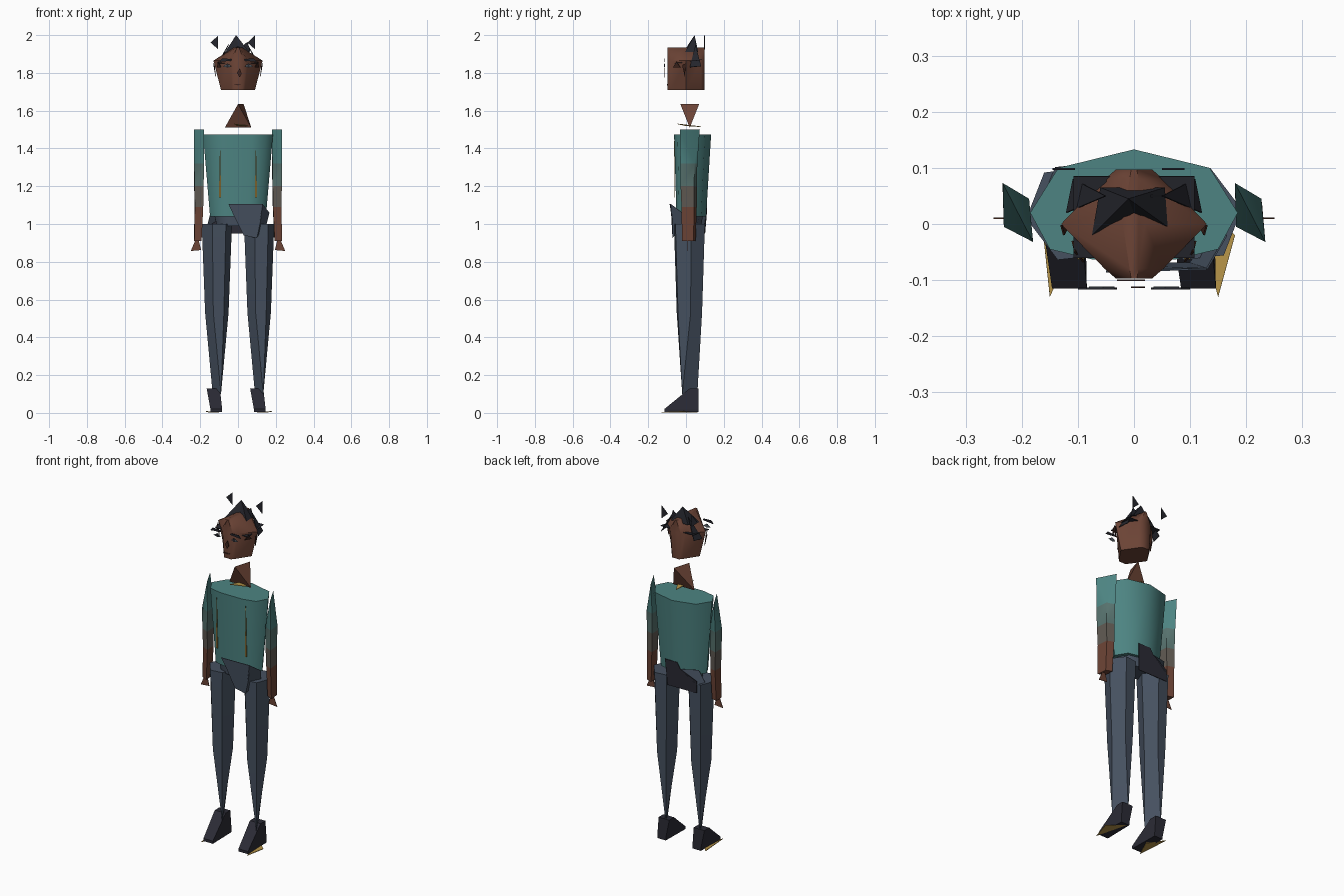
import bpy
import bmesh
from math import radians
from mathutils import Vector

cube = bpy.data.objects.get("Cube")
if cube:
    bpy.data.objects.remove(cube, do_unlink=True)


def material(name, hex_code):
    """Flat material from an sRGB hex code."""
    srgb = [int(hex_code[i:i + 2], 16) / 255 for i in (0, 2, 4)]
    colour = [c / 12.92 if c < 0.04 else ((c + 0.055) / 1.055) ** 2.4 for c in srgb] + [1]
    mat = bpy.data.materials.new(name)
    mat.use_nodes = True
    mat.diffuse_color = colour
    bsdf = next(n for n in mat.node_tree.nodes if n.type == 'BSDF_PRINCIPLED')
    bsdf.inputs["Base Color"].default_value = colour
    bsdf.inputs["Roughness"].default_value = 0.9
    return mat


skin = material("brown_skin", "6B4335")
teal = material("teal_shirt", "4D8482")
cuff = material("faded_teal_sleeve", "56716D")
wrist = material("grey_brown_sleeve", "5F5952")
slate = material("slate_trousers", "465160")
shoe = material("dark_shoe", "2B2B35")
hair = material("black_hair", "25262D")
gold = material("gold_trim", "B8964A")
eye = material("grey_eye", "566068")
shade = material("dark_brown_detail", "3D241D")


def add_object(name, bm, mats, smooth=True):
    bmesh.ops.recalc_face_normals(bm, faces=bm.faces)
    mesh = bpy.data.meshes.new(name)
    bm.to_mesh(mesh)
    bm.free()
    for mat in mats:
        mesh.materials.append(mat)
    obj = bpy.data.objects.new(name, mesh)
    bpy.context.scene.collection.objects.link(obj)
    if smooth:
        mesh.polygons.foreach_set("use_smooth", [True] * len(mesh.polygons))
        mesh.set_sharp_from_angle(angle=radians(50))
    return obj


def loft(name, rings, mats, smooth=True):
    """Skin between rings of points, one material per band."""
    bm = bmesh.new()
    loops = [[bm.verts.new(p) for p in ring] for ring in rings]
    n = len(loops[0])
    for band, (low, high) in enumerate(zip(loops, loops[1:])):
        for i in range(n):
            j = (i + 1) % n
            face = bm.faces.new((low[i], low[j], high[j], high[i]))
            face.material_index = min(band, len(mats) - 1)
    bm.faces.new(loops[0][::-1])
    bm.faces.new(loops[-1]).material_index = len(mats) - 1
    bmesh.ops.remove_doubles(bm, verts=bm.verts, dist=0.0005)
    return add_object(name, bm, mats, smooth)


def plate(name, points, mat):
    """Thin flat piece from an outline."""
    bm = bmesh.new()
    bm.faces.new([bm.verts.new(p) for p in points])
    obj = add_object(name, bm, [mat], False)
    solid = obj.modifiers.new("thickness", 'SOLIDIFY')
    solid.thickness, solid.offset = 0.003, 0
    return obj


def face_plate(name, outline, y, mat, sx=1, dx=0):
    return plate(name, [(sx * x + dx, y, z) for x, z in outline], mat)


def ring(outline, z, sx=1, sy=1, dx=0, dy=0):
    return [(x * sx + dx, y * sy + dy, z) for x, y in outline]


def mirrored(half):
    """Close a right-hand outline across the centre line."""
    return half + [(-x, y) for x, y in reversed(half) if x]


# Head: faceted lantern, narrow at the crown
skull = mirrored([(.25, -.097), (.4, -.08), (1, 0), (.4, .08), (.25, .097)])
loft("head", [ring(skull, z, w) for z, w in ((1.71, .09), (1.865, .13), (1.935, .02))], [skin])

# Neck: wedge twisted between two edges
left, right, front, back = (-.07, .02, 1.51), (.07, .02, 1.51), (0, -.03, 1.635), (.03, .07, 1.635)
bm = bmesh.new()
corners = [bm.verts.new(p) for p in (left, right, front, back)]
bmesh.ops.convex_hull(bm, input=corners)
add_object("neck", bm, [skin], False)
plate("collar", [(.05, 0, 1.52), (-.02, -.045, 1.53), (.01, .08, 1.515)], gold)

# Torso with two slim trim strips
chest = mirrored([(.075, -.063), (.15, -.045), (.185, .02), (.135, .1), (0, .133)])
loft("torso", [ring(chest, 1.04, .8, .8), ring(chest, 1.475)], [teal])
for side in (-1, 1):
    face_plate("shirt_trim", [(.089, 1.14), (.101, 1.14), (.095, 1.44)], -.062, gold, side)

# Hips: folded panels front and back
plate("hip_front", [(-.05, -.085, 1.105), (.13, -.08, 1.105), (.12, -.07, 1.02),
                    (.1, -.07, .925), (.03, -.07, .94), (-.02, -.075, 1.04)], slate)
plate("hip_side", [(.13, -.08, 1.105), (.165, -.02, 1.06), (.15, 0, 1), (.1, -.07, .93)], slate)
plate("hip_back", [(.06, .11, 1.105), (-.02, .11, 1.105), (-.04, .11, 1.07),
                   (-.14, .1, 1.02), (-.14, .1, .95), (.05, .1, .95)], shoe)
plate("hip_back_side", [(-.04, .11, 1.07), (-.14, .08, 1.08), (-.16, .05, 1), (-.14, .1, 1)], slate)
loft("pelvis", [ring(chest, .99, .6, .6), ring(chest, 1.06, .7, .7)], [slate])

# Legs: six-sided trousers closing to a diagonal edge at the ankle
thigh = [(-.3, -1), (.6, -.9), (1, .1), (.3, 1), (-.6, .9), (-1, -.1)]
edge = [(1, -1), (1, -1), (1, -1), (-1, 1), (-1, 1), (-1, 1)]
for side, label in ((-1, "right"), (1, "left")):
    loft(label + "_leg", [ring(edge, .1, .022, .04, side * .112, .02),
                          ring(thigh, .53, .062, .067, side * .112, .018),
                          ring(thigh, 1, .08, .082, side * .112, .018)], [slate])

# Arms: flattened sleeves fading into the hand
upper = [(-.027, .06), (-.025, -.005), (.027, -.03), (.02, .045)]
ridge = [(-.027, .073), (-.024, .07), (.027, -.032), (.025, -.028)]
ridge = [ridge[0], ridge[0], ridge[2], ridge[2]]
for side, label in ((-1, "right"), (1, "left")):
    x = side * .207
    loft(label + "_arm", [ring(upper, .91, .75, .8, x + side * .006, .003),
                          ring(upper, 1.09, .85, .9, x, .003), ring(upper, 1.2, .93, .95, x),
                          ring(upper, 1.32, dx=x), ring(ridge, 1.5, dx=x)],
         [skin, wrist, cuff, teal])
    face_plate(label + "_hand", [(.215, .94), (.25, .857), (.195, .862)], .01, skin, side)

# Shoes: wedges with a skewed upper
sole = [(-.028, -.115), (.034, -.115), (.03, .065), (-.025, .065)]
collar = [(-.048, .02), (.022, .02), (.022, .065), (-.048, .065)]
for x, label in ((-.118, "right"), (.112, "left")):
    loft(label + "_shoe", [ring(sole, .004, dx=x), ring(sole, .02, dx=x),
                           ring(collar, .13, dx=x)], [shoe], False)
plate("left_sole", [(.15, -.13, .003), (.18, -.02, .008), (.1, .06, .003)], gold)
plate("right_sole", [(-.15, -.13, .003), (-.17, .06, .008), (-.1, -.02, .003)], gold)

# Hair: crown spike, loose spikes behind, side tufts and brim corners
crown = [(-.06, .065, 1.91), (.055, .065, 1.91), (.06, -.005, 1.91), (0, .02, 1.94), (-.075, -.02, 1.9)]
tip = Vector((-.01, .045, 2))
bm = bmesh.new()
base = [bm.verts.new(p) for p in crown]
peak = bm.verts.new(tip)
for i, v in enumerate(base):
    bm.faces.new((v, base[(i + 1) % len(base)], peak))
bm.faces.new(base[::-1])
add_object("hair_crown", bm, [hair], False)
plate("hair_peak", [(.01, .05, 1.93), (.05, .05, 1.965), (.065, .05, 1.91)], hair)
for dx in (0, .195):
    face_plate("hair_spike", [(-.145, 1.96), (-.105, 1.998), (-.105, 1.925)], .098, hair, dx=dx)
plate("hair_brim", [(-.108, -.06, 1.85), (.108, -.06, 1.85),
                    (.108, .085, 1.87), (-.108, .085, 1.87)], hair)
for side in (-1, 1):
    plate("hair_tuft", [(side * .12, .02, 1.83), (side * .108, .08, 1.835),
                        (side * .05, .05, 1.95)], hair)

# Face: thin floating features, ears and mouth
for side in (-1, 1):
    face_plate("brow", [(.03, 1.865), (.1, 1.858), (.085, 1.876), (.035, 1.874)], -.115, hair, side)
    face_plate("eye", [(.035, 1.835), (.055, 1.828), (.08, 1.835), (.055, 1.85)], -.113, eye, side)
    face_plate("pupil", [(.049, 1.832), (.062, 1.832), (.062, 1.847), (.049, 1.847)], -.115, hair, side)
    plate("ear", [(side * .125, -.02, 1.84), (side * .13, -.002, 1.85),
                  (side * .118, -.006, 1.78)], shade)
    plate("temple", [(side * .09, -.068, 1.83), (side * .11, -.03, 1.83),
                     (side * .105, -.05, 1.86)], shade)
face_plate("nose", [(-.005, 1.8), (.01, 1.825), (.02, 1.795), (.008, 1.775)], -.113, shade)
face_plate("mouth", [(-.03, 1.742), (.02, 1.742), (0, 1.734)], -.1, shade)
